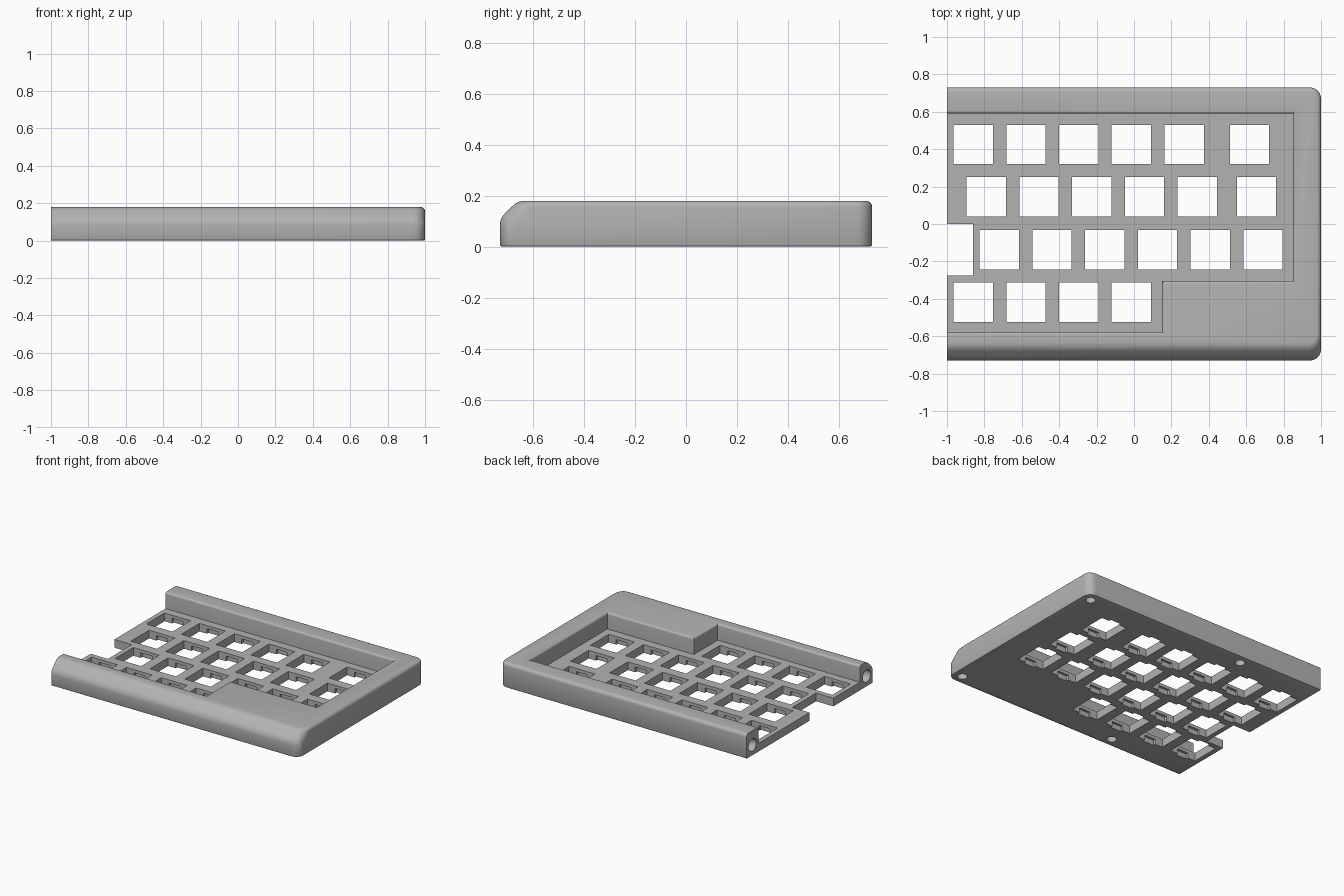
import bpy
import bmesh
import math
from mathutils import Matrix, Vector

if "Cube" in bpy.data.objects:
    bpy.data.objects.remove(bpy.data.objects["Cube"], do_unlink=True)

HEIGHT, HALF_Y, PLATE = 0.18, 0.73, 0.06

grey = bpy.data.materials.new("case_grey")
grey.use_nodes = True
grey.diffuse_color = (0.45, 0.45, 0.45, 1)
grey.node_tree.nodes["Principled BSDF"].inputs["Base Color"].default_value = grey.diffuse_color


def make_object(name, bm):
    bmesh.ops.recalc_face_normals(bm, faces=bm.faces)
    mesh = bpy.data.meshes.new(name)
    bm.to_mesh(mesh)
    bm.free()
    mesh.materials.append(grey)
    obj = bpy.data.objects.new(name, mesh)
    bpy.context.collection.objects.link(obj)
    return obj


def loft(bm, rings):
    """Skin closed rings of points and cap both ends."""
    loops = [[bm.verts.new(p) for p in ring] for ring in rings]
    n = len(loops[0])
    for a, b in zip(loops, loops[1:]):
        for i in range(n):
            j = (i + 1) % n
            bm.faces.new((a[i], a[j], b[j], b[i]))
    bm.faces.new(loops[0])
    bm.faces.new(loops[-1])


def add_box(bm, center, size):
    bmesh.ops.create_cube(bm, size=1, matrix=Matrix.Translation(center) @ Matrix.Diagonal((*size, 1)))


def add_cylinder(bm, center, radius, depth, axis="Z"):
    turn = Matrix.Rotation(math.pi / 2, 4, "Y") if axis == "X" else Matrix()
    bmesh.ops.create_cone(bm, cap_ends=True, segments=32, radius1=radius, radius2=radius,
                          depth=depth, matrix=Matrix.Translation(center) @ turn)


def round_edges(bm, rule, radius, segments):
    edges = [e for e in bm.edges if rule(e, (e.verts[0].co + e.verts[1].co) / 2)]
    bmesh.ops.bevel(bm, geom=edges, offset=radius, offset_type="OFFSET", segments=segments,
                    profile=0.5, affect="EDGES", clamp_overlap=True)
    bm.normal_update()


def cut(target, name, bm):
    """Subtract a temporary cutter from the target."""
    cutter = make_object(name, bm)
    cutter.hide_render = True
    mod = target.modifiers.new(name, "BOOLEAN")
    mod.operation, mod.solver, mod.object = "DIFFERENCE", "EXACT", cutter
    bpy.context.view_layer.update()
    graph = bpy.context.evaluated_depsgraph_get()
    result = bpy.data.meshes.new_from_object(target.evaluated_get(graph))
    target.modifiers.clear()
    target.data = result
    bpy.data.objects.remove(cutter, do_unlink=True)


# Case body: side profile with a sloped front edge, open end at -x
profile = [(-HALF_Y, 0), (HALF_Y, 0), (HALF_Y, HEIGHT), (-0.66, HEIGHT), (-HALF_Y, 0.11)]
body = bmesh.new()
loft(body, [[(x, y, z) for y, z in profile] for x in (-1, 1)])
bmesh.ops.recalc_face_normals(body, faces=body.faces)
body.normal_update()


def is_corner(e, mid):
    vertical = abs(e.verts[0].co.z - e.verts[1].co.z) > 0.05
    return vertical and mid.x > 0.9


def is_top_rim(e, mid):
    return mid.x > -0.99 and mid.z > 0.09 and e.calc_face_angle(0) > math.radians(32)


def is_bottom_rim(e, mid):
    return mid.x > -0.99 and mid.z < 0.001 and e.calc_face_angle(0) > math.radians(60)


round_edges(body, is_corner, 0.06, 6)
round_edges(body, is_top_rim, 0.025, 5)
round_edges(body, is_bottom_rim, 0.008, 2)
case = make_object("keyboard_case", body)

# Key well with a rounded rim; each corner has its outward direction
well = [(-1.2, 0.59, -1, 1), (-1.2, -0.58, -1, -1), (0.15, -0.58, 1, -1),
        (0.15, -0.305, 1, -1), (0.85, -0.305, 1, -1), (0.85, 0.59, 1, 1)]
RIM = 0.015
levels = [(PLATE, 0)]
for k in range(6):
    t = k / 5 * math.pi / 2
    levels.append((HEIGHT - RIM + RIM * math.sin(t), RIM * (1 - math.cos(t))))
levels.append((0.3, RIM))
bm = bmesh.new()
loft(bm, [[(x + dx * o, y + dy * o, z) for x, y, dx, dy in well] for z, o in levels])
cut(case, "key_well", bm)

# Staggered switch openings: row y, first x, regular count, extra wide-key x
PITCH, OPENING = 0.282, 0.21
rows = [(0.425, -0.86, 5, 0.617), (0.145, -0.79, 5, 0.655),
        (-0.137, -0.72, 6, None), (-0.418, -0.86, 4, None)]
keys = []
for y, x0, count, extra in rows:
    keys += [(x0 + i * PITCH, y) for i in range(count)]
    if extra is not None:
        keys.append((extra, y))
bm = bmesh.new()
for x, y in keys:
    add_box(bm, (x, y, 0.03), (OPENING, OPENING, 0.1))
cut(case, "switch_openings", bm)

# Clip recesses under the plate, front and back of each opening
bm = bmesh.new()
for x, y in keys:
    add_box(bm, (x, y, 0), (0.09, OPENING + 0.036, 0.074))
cut(case, "clip_recesses", bm)

# Step in the open edge of the plate
bm = bmesh.new()
add_box(bm, (-1, -0.1375, 0), (0.28, 0.275, 0.3))
cut(case, "edge_step", bm)

# Screw recesses underneath and joining sockets in the open bar ends
bm = bmesh.new()
for y in (-0.66, 0.66):
    for x in (-0.36, 0.93):
        add_cylinder(bm, (x, y, 0), 0.034, 0.08)
    add_cylinder(bm, (-1, y, 0.075), 0.045, 0.24, "X")
cut(case, "sockets", bm)

# Smooth the rounded edges and keep the rest crisp
bpy.ops.object.select_all(action="DESELECT")
case.select_set(True)
bpy.context.view_layer.objects.active = case
bpy.ops.object.shade_smooth_by_angle(angle=math.radians(30))
